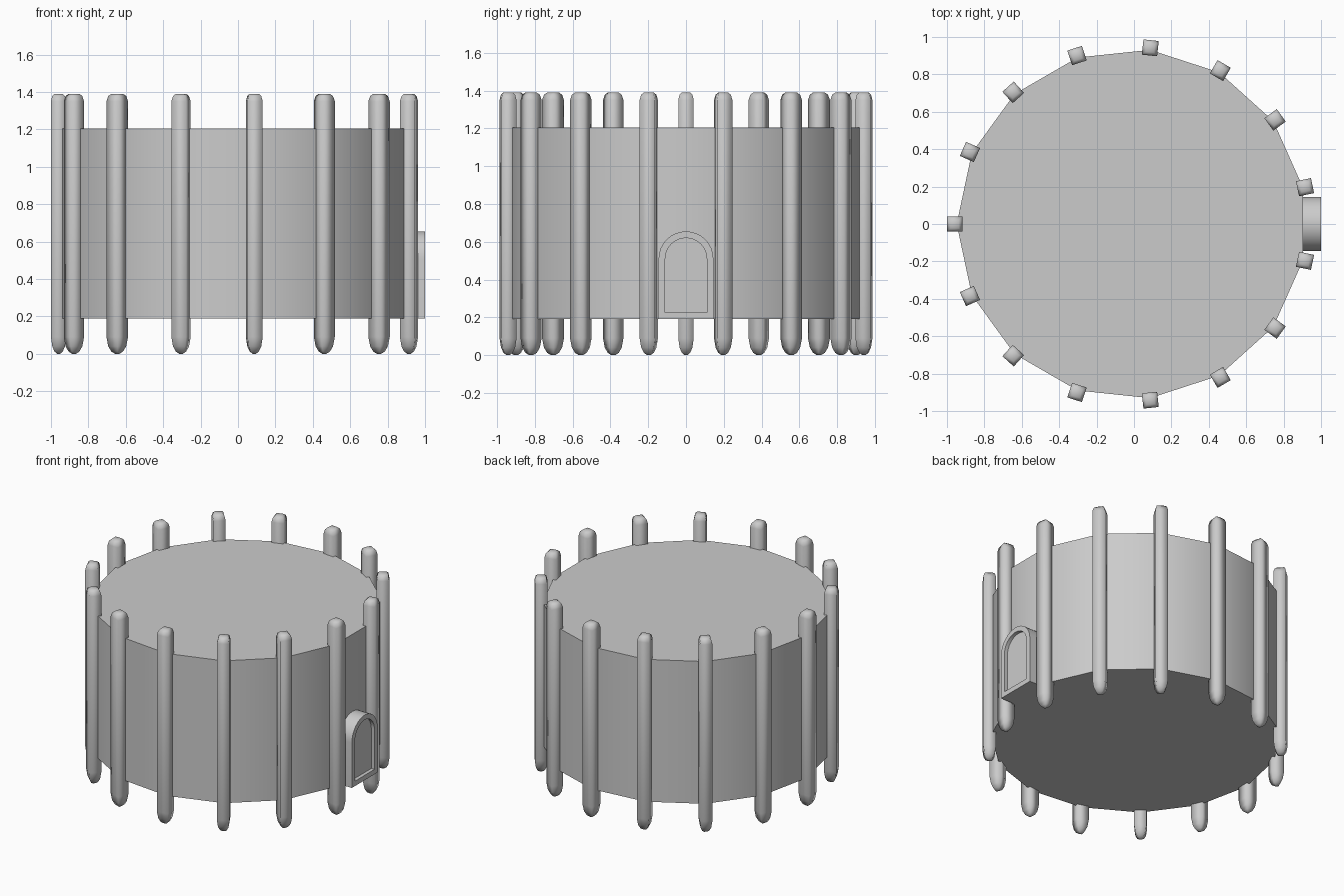
import bpy, bmesh, math

if "Cube" in bpy.data.objects:
    bpy.data.objects.remove(bpy.data.objects["Cube"])

CX, N = -0.012, 15          # drum centre offset and number of posts
STEP = 2 * math.pi / N

grey = bpy.data.materials.new("plain grey")
grey.diffuse_color = (0.6, 0.6, 0.6, 1)
grey.use_nodes = True
grey.node_tree.nodes["Principled BSDF"].inputs["Base Color"].default_value = grey.diffuse_color


def make(name, bm, angle=30):
    bmesh.ops.recalc_face_normals(bm, faces=bm.faces)
    me = bpy.data.meshes.new(name)
    bm.to_mesh(me)
    bm.free()
    me.materials.append(grey)
    ob = bpy.data.objects.new(name, me)
    bpy.context.collection.objects.link(ob)
    bpy.ops.object.select_all(action='DESELECT')
    ob.select_set(True)
    bpy.context.view_layer.objects.active = ob
    bpy.ops.object.shade_smooth_by_angle(angle=math.radians(angle))
    return ob


def skin(bm, rings, cap=True):
    """Bridge equal-length closed rings of points, optionally capping the ends."""
    vs = [[bm.verts.new(p) for p in r] for r in rings]
    for a, b in zip(vs, vs[1:]):
        for i in range(len(a)):
            j = (i + 1) % len(a)
            bm.faces.new((a[i], a[j], b[j], b[i]))
    if cap:
        bm.faces.new(vs[0])
        bm.faces.new(vs[-1])


# Fifteen-sided drum, corners behind the posts
bm = bmesh.new()
skin(bm, [[(CX + 0.936 * math.cos(math.pi + i * STEP),
            0.936 * math.sin(math.pi + i * STEP), z) for i in range(N)]
          for z in (0.19, 1.205)])
make("drum_wall", bm)

# Square posts with rounded tops and pointed feet: (height, half width)
PROFILE = [(0.0, 0.008), (0.012, 0.022), (0.04, 0.034), (0.09, 0.041),
           (1.35, 0.041), (1.378, 0.034), (1.39, 0.022)]
for k in range(N):
    a = math.pi + k * STEP
    c, s = math.cos(a), math.sin(a)
    rings = []
    for z, h in PROFILE:
        rings.append([(CX + (0.947 + u * h) * c - v * h * s,
                       (0.947 + u * h) * s + v * h * c, z)
                      for u, v in ((-1, -1), (1, -1), (1, 1), (-1, 1))])
    bm = bmesh.new()
    skin(bm, rings)
    make(f"post_{k + 1}", bm, 180)


# Arched doorway: frame ring and recessed panel
def arch(x, r, bottom, spring=0.51, n=16):
    pts = [(x, -r, bottom), (x, r, bottom)]
    return pts + [(x, r * math.cos(math.pi * i / n), spring + r * math.sin(math.pi * i / n))
                  for i in range(n + 1)]


bm = bmesh.new()
skin(bm, [arch(0.895, 0.145, 0.19), arch(1.0, 0.145, 0.19),
          arch(1.0, 0.11, 0.225), arch(0.975, 0.11, 0.225)], cap=False)
make("door_frame", bm)

bm = bmesh.new()
skin(bm, [arch(0.895, 0.112, 0.223), arch(0.975, 0.112, 0.223)])
make("door_panel", bm)
